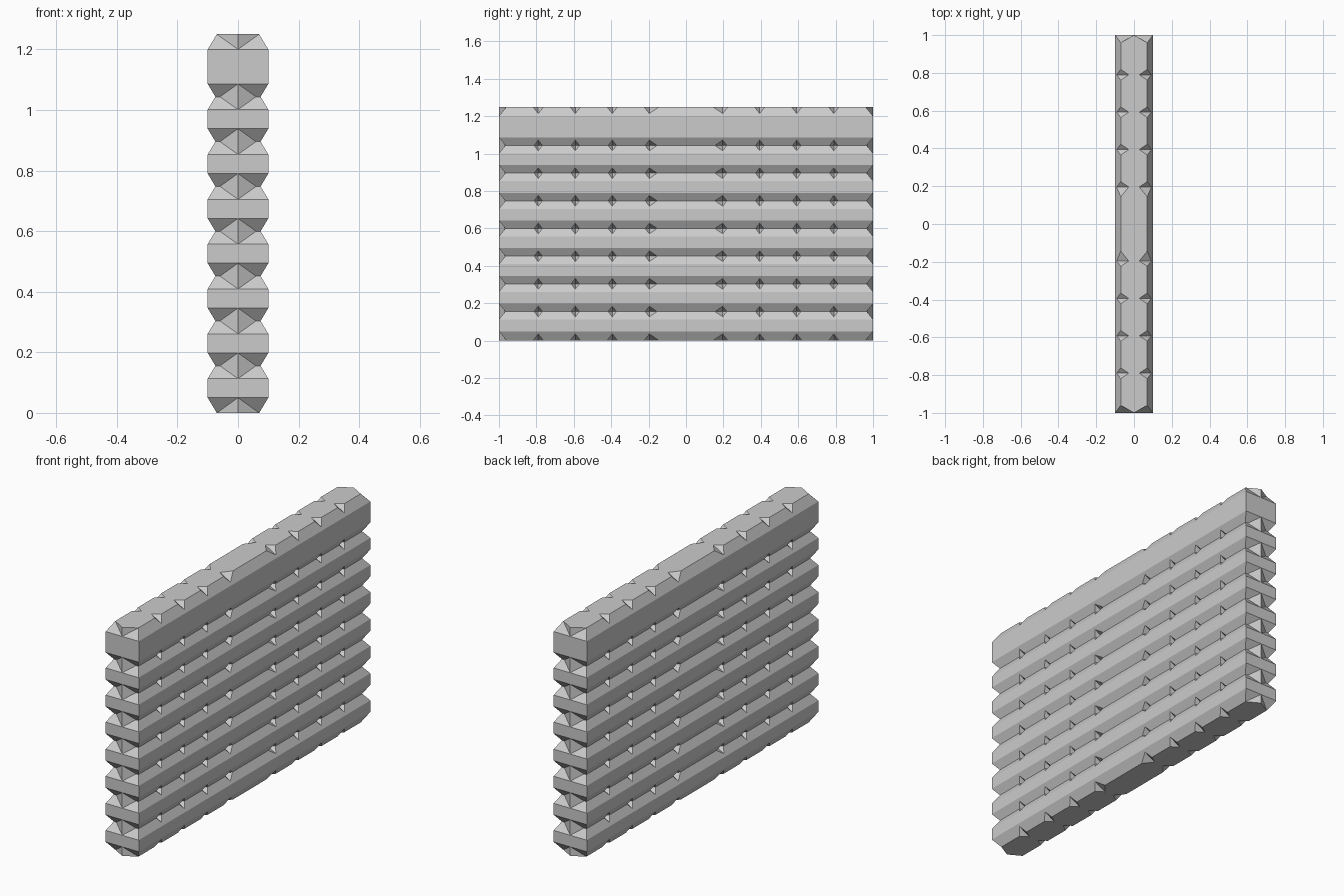
import bpy
import bmesh

cube = bpy.data.objects.get("Cube")
if cube:
    bpy.data.objects.remove(cube, do_unlink=True)

HALF_WIDTH, FLAT = 0.1, 0.07       # widest and narrowest half widths
CHAMFER, END_CUT = 0.05, 0.04      # chamfer height, corner cut at the ends
NOTCH = 0.042
PITCH, HEIGHT, TOTAL = 0.148, 0.163, 1.25
COURSES = 8

notch_y = [0.196 + 0.198 * k for k in range(4)]
stations = sorted([-1, 1] + notch_y + [-y for y in notch_y])


def ring(bm, y, z0, z1):
    """Chamfered cross-section; its four corners pull inward at the ends."""
    corner_y = y * (1 - END_CUT) if abs(y) == 1 else y
    low, high = z0 + CHAMFER, z1 - CHAMFER
    half = [(FLAT, corner_y, z1), (HALF_WIDTH, y, high),
            (HALF_WIDTH, y, low), (FLAT, corner_y, z0)]
    other = [(-x, v, z) for x, v, z in reversed(half)]
    points = [(0, y, z1)] + half + [(0, y, z0)] + other
    return [bm.verts.new(p) for p in points]


def cap(bm, r, y, z0, z1):
    """End face with folded upper and lower chamfers."""
    top = bm.verts.new((0, y, z1 - CHAMFER))
    bottom = bm.verts.new((0, y, z0 + CHAMFER))
    n = len(r)
    for s in (1, -1):
        t, c, p, q, d, b = [r[(s * i) % n] for i in range(6)]
        for f in ((t, c, top), (c, p, top), (p, q, bottom, top),
                  (q, d, bottom), (d, b, bottom)):
            bm.faces.new(f)


def cut_notches(bm, corners):
    """Chip each corner vertex into a small V-shaped pit."""
    result = bmesh.ops.bevel(bm, geom=corners, offset=NOTCH, offset_type='OFFSET',
                             segments=1, profile=0.5, affect='VERTICES')
    for face in [f for f in result["faces"] if len(f.verts) == 4]:
        centre = sum(v.co.y for v in face.verts) / 4
        valley = []
        for v in face.verts:
            d = v.co.y - centre
            if abs(d) < NOTCH / 4:
                valley.append(v)
            else:
                inner = abs(centre) < 0.25 and d * centre < 0
                v.co.y = centre + d * (1.25 if inner else 0.68)
        if len(valley) == 2:
            bmesh.utils.face_split(face, valley[0], valley[1])


def make_plank(name, z0, z1):
    bm = bmesh.new()
    rings = [ring(bm, y, z0, z1) for y in stations]
    n = len(rings[0])
    for a, b in zip(rings, rings[1:]):
        for i in range(n):
            j = (i + 1) % n
            bm.faces.new((a[i], a[j], b[j], b[i]))
    cap(bm, rings[0], -1, z0, z1)
    cap(bm, rings[-1], 1, z0, z1)
    corners = [r[i] for r in rings[1:-1] for i in (1, 4, 6, 9)]
    cut_notches(bm, corners)
    bmesh.ops.recalc_face_normals(bm, faces=bm.faces)
    mesh = bpy.data.meshes.new(name)
    bm.to_mesh(mesh)
    bm.free()
    bpy.context.collection.objects.link(bpy.data.objects.new(name, mesh))


# Stacked planks, with a taller one on top
for i in range(COURSES):
    z = i * PITCH
    last = i == COURSES - 1
    make_plank("top_plank" if last else f"plank_{i + 1}", z, TOTAL if last else z + HEIGHT)
